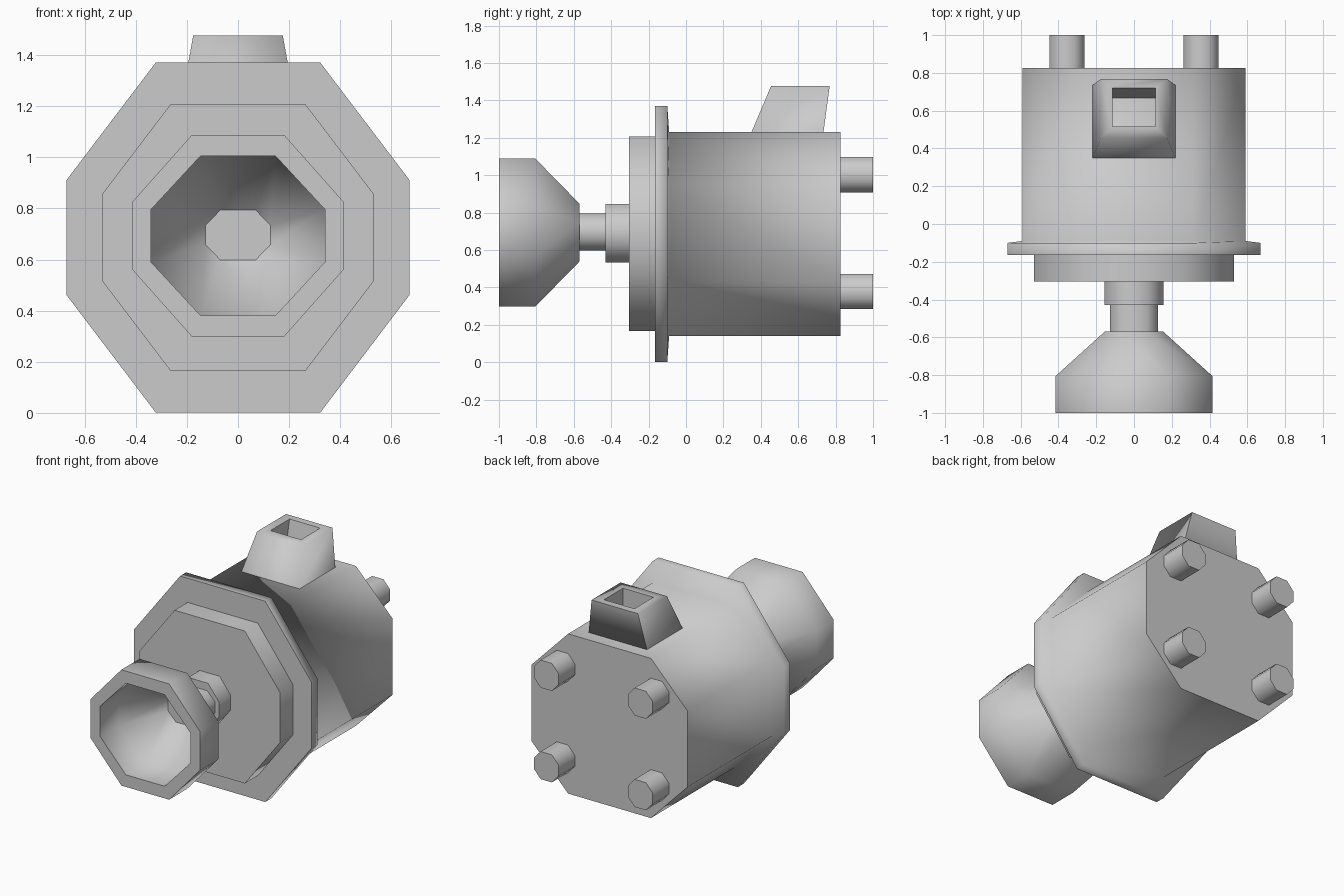
import bpy, bmesh, math

cube = bpy.data.objects.get("Cube")
if cube:
    bpy.data.objects.remove(cube)

# Single plain grey
grey = bpy.data.materials.new("light grey")
grey.use_nodes = True
color = (0.6, 0.6, 0.6, 1)
grey.diffuse_color = color
grey.node_tree.nodes["Principled BSDF"].inputs["Base Color"].default_value = color

AXIS_Z = 0.686
NOZZLE_Z = 0.693


def octagon(y, rx, rz, fx=0.48, fz=0.33, cx=0, cz=AXIS_Z):
    """Octagon across the y axis; fx and fz set the flat lengths."""
    a, b = rx * fx, rz * fz
    pts = [(a, rz), (rx, b), (rx, -b), (a, -rz),
           (-a, -rz), (-rx, -b), (-rx, b), (-a, rz)]
    return [(cx + x, y, cz + z) for x, z in pts]


def rect(z, half_x, y0, y1):
    return [(-half_x, y0, z), (half_x, y0, z), (half_x, y1, z), (-half_x, y1, z)]


def loft(name, rings, hollow=False, sharp=()):
    """Bridge successive rings; hollow joins last to first, else cap the ends.
    Edges of the rings numbered in sharp stay crisp."""
    bm = bmesh.new()
    loops = [[bm.verts.new(p) for p in ring] for ring in rings]
    following = loops[1:] + loops[:1] if hollow else loops[1:]
    for r0, r1 in zip(loops, following):
        n = len(r0)
        for i in range(n):
            j = (i + 1) % n
            bm.faces.new((r0[i], r0[j], r1[j], r1[i]))
    if not hollow:
        bm.faces.new(loops[0])
        bm.faces.new(loops[-1])
    for k in sharp:
        for i, v in enumerate(loops[k]):
            bm.edges.get((v, loops[k][i - 1])).smooth = False
    bmesh.ops.recalc_face_normals(bm, faces=bm.faces)
    mesh = bpy.data.meshes.new(name)
    bm.to_mesh(mesh)
    bm.free()
    mesh.materials.append(grey)
    obj = bpy.data.objects.new(name, mesh)
    bpy.context.collection.objects.link(obj)
    bpy.ops.object.select_all(action='DESELECT')
    obj.select_set(True)
    bpy.context.view_layer.objects.active = obj
    bpy.ops.object.shade_smooth_by_angle(angle=math.radians(88), keep_sharp_edges=True)


# Main housing with its front flange
loft("housing", [
    octagon(-0.165, 0.67, 0.685),
    octagon(-0.10, 0.67, 0.685),
    octagon(-0.09, 0.59, 0.545, 0.53, 0.475),
    octagon(0.825, 0.59, 0.545, 0.53, 0.475),
])

# Stepped front: plate, collar and shaft
loft("front_plate", [octagon(y, 0.53, 0.52, 0.5) for y in (-0.305, -0.16)])
loft("collar", [octagon(y, 0.157, 0.157, cz=NOZZLE_Z - 0.004) for y in (-0.43, -0.30)])
loft("shaft", [octagon(y, 0.127, 0.098, 0.54, 0.39, cz=NOZZLE_Z + 0.003)
               for y in (-0.572, -0.42)])

# Hollow flared nozzle: outer wall, rim, then inner wall back to the shaft
loft("nozzle", [
    octagon(-0.57, 0.155, 0.155, 0.45, cz=NOZZLE_Z),
    octagon(-0.805, 0.415, 0.395, 0.434, cz=NOZZLE_Z),
    octagon(-1.0, 0.415, 0.395, 0.434, cz=NOZZLE_Z),
    octagon(-1.0, 0.34, 0.3125, 0.43, cz=NOZZLE_Z),
    octagon(-0.80, 0.34, 0.3125, 0.43, cz=NOZZLE_Z),
    octagon(-0.57, 0.127, 0.098, 0.54, 0.39, cz=NOZZLE_Z + 0.003),
], hollow=True, sharp=(0, 2, 3, 5))

# Four rear pins
for side, sx in (("left", 1), ("right", -1)):
    for level, z in (("upper", 1.002), ("lower", 0.378)):
        loft(f"{level}_{side}_pin",
             [octagon(y, 0.093, 0.094, 0.46, 0.4, cx=sx * 0.355, cz=z)
              for y in (0.815, 1.0)])

# Sloped hopper, open down to the top of the housing
loft("hopper", [
    rect(1.23, 0.22, 0.35, 0.735),
    rect(1.477, 0.175, 0.455, 0.768),
    rect(1.477, 0.115, 0.515, 0.72),
    rect(1.23, 0.115, 0.515, 0.668),
], hollow=True, sharp=(2,))
